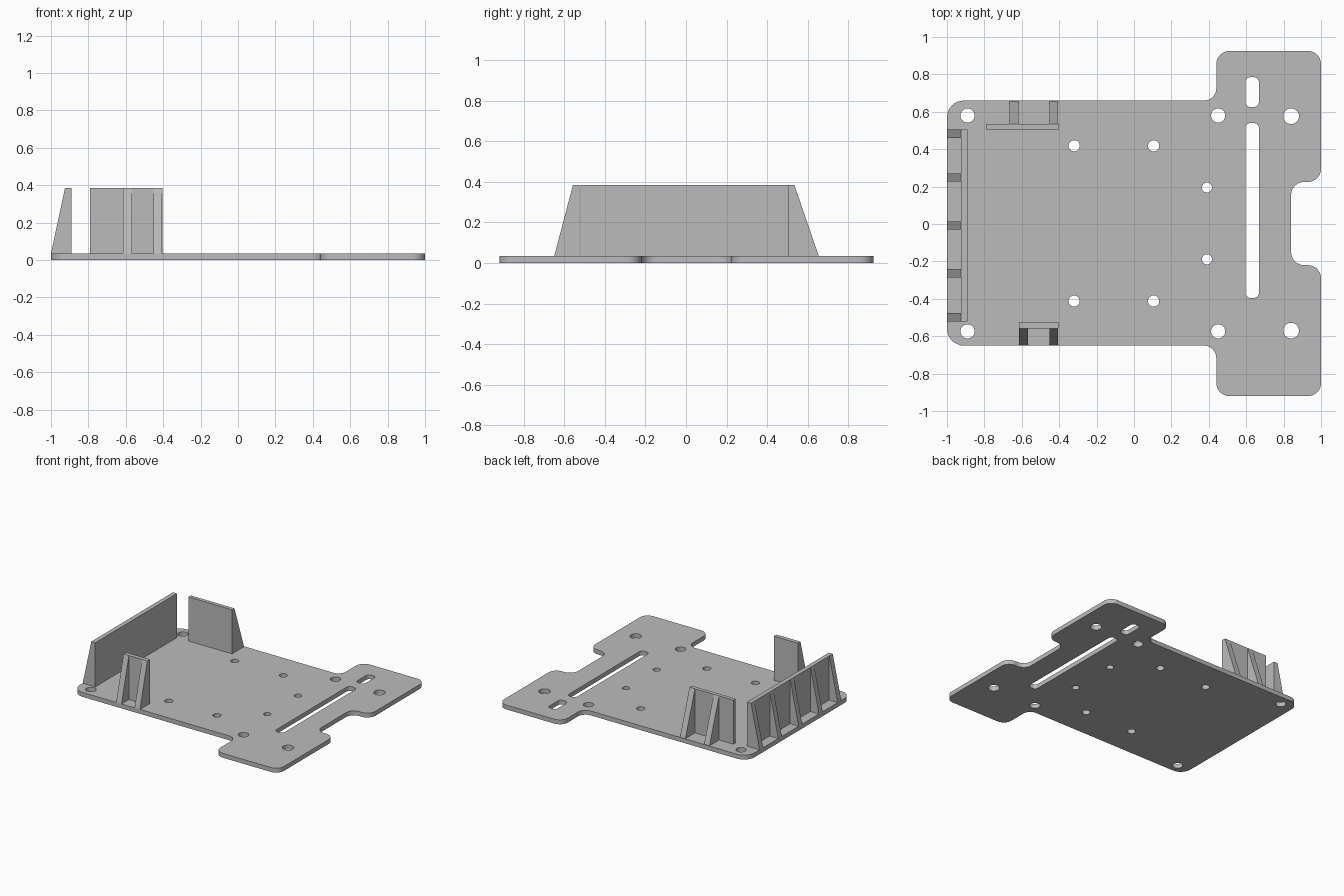
import bpy, bmesh, math
from mathutils import Vector

cube = bpy.data.objects.get("Cube")
if cube:
    bpy.data.objects.remove(cube, do_unlink=True)

grey = bpy.data.materials.new("plain grey")
grey.use_nodes = True
colour = (0.5, 0.5, 0.5, 1)
grey.diffuse_color = colour
grey.node_tree.nodes["Principled BSDF"].inputs["Base Color"].default_value = colour

THICK, TOP = 0.035, 0.385


def rounded(corners, steps=8):
    """Outline with every (x, y, radius) right-angled corner rounded."""
    out = []
    for i, (x, y, r) in enumerate(corners):
        p = Vector((x, y))
        a = (Vector(corners[i - 1][:2]) - p).normalized() * r
        b = (Vector(corners[(i + 1) % len(corners)][:2]) - p).normalized() * r
        for k in range(steps + 1):
            t = k / steps * math.pi / 2
            out.append(p + a * (1 - math.sin(t)) + b * (1 - math.cos(t)))
    return out


def circle(x, y, r, n=24):
    return [(x + r * math.cos(math.tau * k / n), y + r * math.sin(math.tau * k / n))
            for k in range(n)]


def slot(x0, x1, y0, y1, r=0.028):
    return rounded([(x0, y0, r), (x1, y0, r), (x1, y1, r), (x0, y1, r)])


def prism(name, points, offset):
    """Solid from a flat polygon swept along an offset."""
    bm = bmesh.new()
    face = bm.faces.new([bm.verts.new(p) for p in points])
    swept = bmesh.ops.extrude_face_region(bm, geom=[face])["geom"]
    bmesh.ops.translate(bm, vec=offset,
                        verts=[v for v in swept if isinstance(v, bmesh.types.BMVert)])
    bmesh.ops.recalc_face_normals(bm, faces=bm.faces)
    mesh = bpy.data.meshes.new(name)
    bm.to_mesh(mesh)
    bm.free()
    mesh.materials.append(grey)
    obj = bpy.data.objects.new(name, mesh)
    bpy.context.collection.objects.link(obj)


def wall(name, x0, x1, y0, y1):
    prism(name, [(x0, y0, THICK), (x1, y0, THICK), (x1, y1, THICK), (x0, y1, THICK)],
          (0, 0, TOP - THICK))


# Base plate outline with rounded corners and a notch on the wide end
loops = [rounded([
    (-1, -0.65, 0.09), (0.44, -0.65, 0.065), (0.44, -0.92, 0.07), (1, -0.92, 0.07),
    (1, -0.22, 0.07), (0.84, -0.22, 0.07), (0.84, 0.225, 0.07), (1, 0.225, 0.07),
    (1, 0.925, 0.07), (0.44, 0.925, 0.07), (0.44, 0.66, 0.065), (-1, 0.66, 0.09)])]

# Screw holes in mirrored pairs, then the two slots
for x, y, r in [(-0.89, 0.577, 0.038), (0.45, 0.577, 0.038), (0.84, 0.573, 0.042),
                (-0.32, 0.415, 0.03), (0.105, 0.415, 0.03), (0.39, 0.192, 0.027)]:
    loops += [circle(x, y + 0.003, r), circle(x, 0.003 - y, r)]
loops += [slot(0.595, 0.668, -0.395, 0.54), slot(0.595, 0.668, 0.625, 0.785)]

curve = bpy.data.curves.new("base_plate", "CURVE")
curve.dimensions, curve.fill_mode, curve.extrude = "2D", "BOTH", THICK / 2
for loop in loops:
    spline = curve.splines.new("POLY")
    spline.points.add(len(loop) - 1)
    for point, (x, y) in zip(spline.points, loop):
        point.co = (x, y, 0, 1)
    spline.use_cyclic_u = True
curve.materials.append(grey)
plate = bpy.data.objects.new("base_plate", curve)
bpy.context.collection.objects.link(plate)
bpy.ops.object.select_all(action="DESELECT")
plate.select_set(True)
bpy.context.view_layer.objects.active = plate
bpy.ops.object.convert(target="MESH")
plate = bpy.context.view_layer.objects.active
bm = bmesh.new()
bm.from_mesh(plate.data)
bmesh.ops.remove_doubles(bm, verts=bm.verts, dist=1e-4)
bmesh.ops.translate(bm, verts=bm.verts, vec=(0, 0, THICK / 2))
bmesh.ops.recalc_face_normals(bm, faces=bm.faces)
bm.to_mesh(plate.data)
bm.free()
bpy.ops.object.shade_smooth_by_angle(angle=math.radians(30))

# Long side wall with sloped ribs on its outside
wall("side_wall", -0.925, -0.89, -0.52, 0.505)
for i, y in enumerate([-0.52, -0.285, -0.03, 0.226, 0.461]):
    prism(f"side_rib_{i + 1}",
          [(-1, y, THICK), (-0.925, y, THICK), (-0.925, y, TOP)], (0, 0.044, 0))

# Short front and back walls, each with two sloped ribs
for name, x0, inner, outer, foot, ribs in [
        ("back", -0.79, 0.505, 0.535, 0.655, (-0.665, -0.453)),
        ("front", -0.615, -0.525, -0.558, -0.65, (-0.615, -0.453))]:
    wall(name + "_wall", x0, -0.405, inner, outer)
    for i, x in enumerate(ribs):
        prism(f"{name}_rib_{i + 1}",
              [(x, foot, THICK), (x, outer, THICK), (x, outer, TOP)], (0.047, 0, 0))
